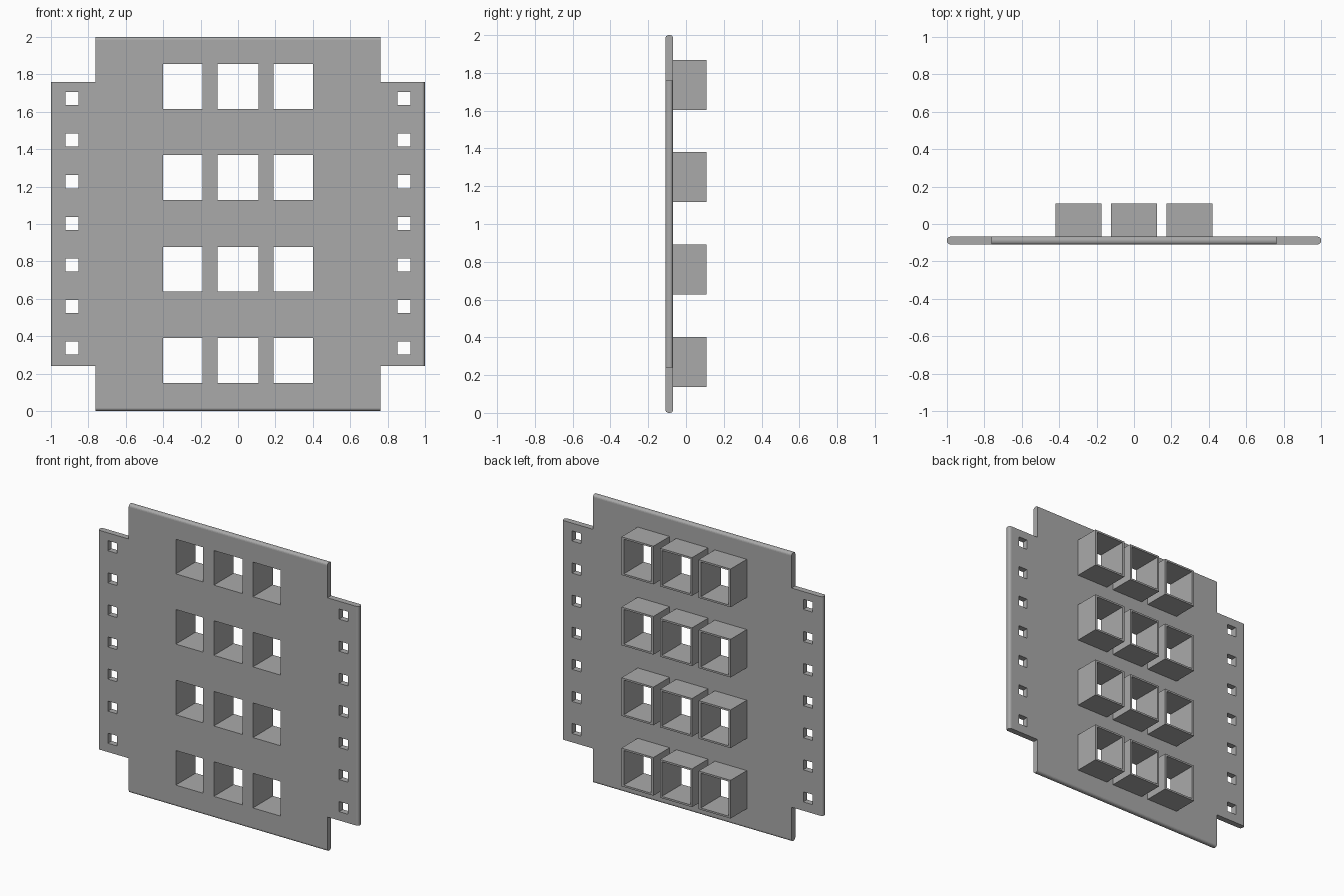
import bpy
import bmesh
from mathutils import Matrix, Vector

if "Cube" in bpy.data.objects:
    bpy.data.objects.remove(bpy.data.objects["Cube"])

FRONT, BACK, TUBE_END = -0.109, -0.068, 0.109
ROWS = (0.27, 0.758, 1.248, 1.735)
COLUMNS = ((-0.296, 0.105), (0, 0.109), (0.296, 0.105))   # centre, half opening

grey = bpy.data.materials.new("plain grey")
grey.use_nodes = True
colour = (0.40, 0.40, 0.40, 1)
grey.diffuse_color = colour
grey.node_tree.nodes["Principled BSDF"].inputs["Base Color"].default_value = colour


def add_box(bm, x, z, half_x, half_z, y0, y1):
    size = Matrix.Diagonal((2 * half_x, y1 - y0, 2 * half_z, 1))
    place = Matrix.Translation((x, (y0 + y1) / 2, z))
    bmesh.ops.create_cube(bm, size=1, matrix=place @ size)


def make_object(name, bm):
    bmesh.ops.recalc_face_normals(bm, faces=bm.faces)
    mesh = bpy.data.meshes.new(name)
    bm.to_mesh(mesh)
    bm.free()
    mesh.materials.append(grey)
    obj = bpy.data.objects.new(name, mesh)
    bpy.context.collection.objects.link(obj)
    return obj


def cut(obj, cutter):
    mod = obj.modifiers.new("openings", "BOOLEAN")
    mod.operation = "DIFFERENCE"
    mod.solver = "EXACT"
    mod.object = cutter
    bpy.context.view_layer.objects.active = obj
    bpy.ops.object.modifier_apply(modifier=mod.name)


# Plate: cross-shaped outline with notched corners
quarter = [(1, 0.76), (0.762, 0.76), (0.762, 1)]
right = [(x, -z) for x, z in reversed(quarter)] + quarter
outline = right + [(-x, z) for x, z in reversed(right)]
bm = bmesh.new()
face = bm.faces.new([bm.verts.new((x, FRONT, z + 1)) for x, z in outline])
extruded = bmesh.ops.extrude_face_region(bm, geom=[face])["geom"]
bmesh.ops.translate(bm, vec=Vector((0, BACK - FRONT, 0)),
                    verts=[v for v in extruded if isinstance(v, bmesh.types.BMVert)])

# Round the long edges at the four outer ends
ends = []
for e in bm.edges:
    a, b = (v.co for v in e.verts)
    along_y = abs(a.y - b.y) > 0.01
    at_side = abs(a.x) > 0.99 and abs(b.x) > 0.99
    at_top = abs(a.z - 1) > 0.99 and abs(b.z - 1) > 0.99
    if not along_y and (at_side or at_top):
        ends.append(e)
bmesh.ops.bevel(bm, geom=ends, offset=0.017, segments=4, profile=0.5, affect="EDGES")
plate = make_object("plate", bm)

# Square tubes standing on the back of the plate
bm = bmesh.new()
for z in ROWS:
    for x, half in COLUMNS:
        add_box(bm, x, z, 0.1225, 0.1325, BACK, TUBE_END)
tubes = make_object("square_tubes", bm)

# Cutter for tube openings and side slots
bm = bmesh.new()
for z in ROWS:
    for x, half in COLUMNS:
        add_box(bm, x, z, half, 0.12, -0.3, 0.3)
for side in (-1, 1):
    for i in range(7):
        add_box(bm, side * 0.887, 0.336 + i * 0.2225, 0.035, 0.035, -0.3, 0.3)
cutter = make_object("opening_cutter", bm)
cutter.hide_render = True

cut(plate, cutter)
cut(tubes, cutter)
bpy.data.objects.remove(cutter)
